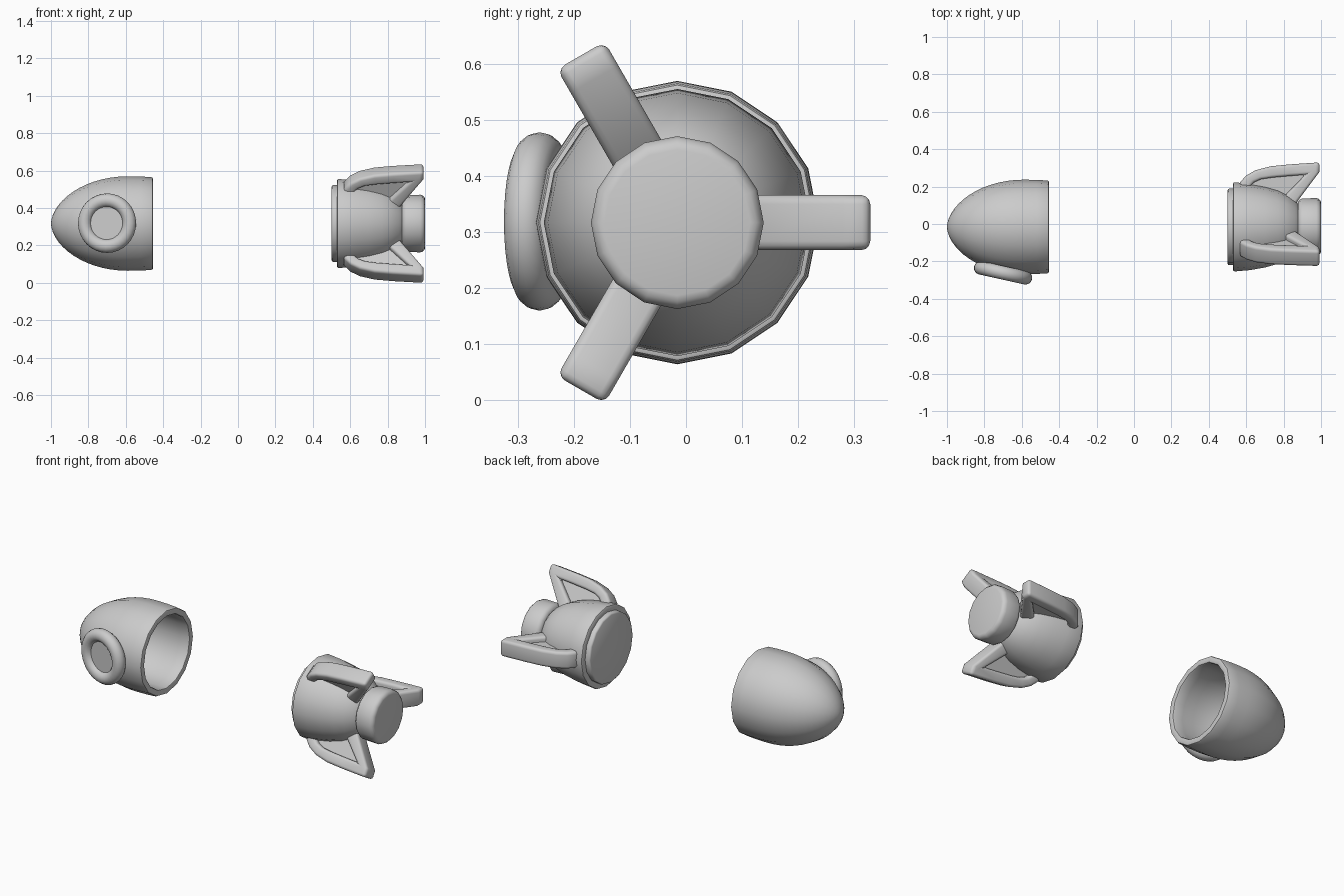
import bpy, bmesh, math
from mathutils import Vector

if "Cube" in bpy.data.objects:
    bpy.data.objects.remove(bpy.data.objects["Cube"])

CY, CZ, SIDES = -0.0155, 0.317, 16


def finish(name, bm, angle=40):
    bmesh.ops.recalc_face_normals(bm, faces=bm.faces)
    me = bpy.data.meshes.new(name)
    bm.to_mesh(me)
    bm.free()
    ob = bpy.data.objects.new(name, me)
    bpy.context.collection.objects.link(ob)
    smooth(ob, angle)
    return ob


def smooth(ob, angle=40):
    bpy.ops.object.select_all(action='DESELECT')
    ob.select_set(True)
    bpy.context.view_layer.objects.active = ob
    if ob.modifiers:
        bpy.ops.object.convert(target='MESH')
    bpy.ops.object.shade_smooth_by_angle(angle=math.radians(angle))


def lathe(name, profile):
    """Spin (x, radius) points around the rocket axis."""
    bm = bmesh.new()
    rings = []
    for x, r in profile:
        n = 1 if r == 0 else SIDES
        rings.append([bm.verts.new((x, CY + r * math.cos(i * math.tau / SIDES),
                                    CZ + r * math.sin(i * math.tau / SIDES))) for i in range(n)])
    for a, b in zip(rings, rings[1:]):
        for i in range(SIDES):
            j = i + 1
            quad = [a[i % len(a)], a[j % len(a)], b[j % len(b)], b[i % len(b)]]
            bm.faces.new(list(dict.fromkeys(quad)))
    return finish(name, bm)


def slab(name, polys, thickness, bevel, angle):
    """Flat polygons in (x, radius), thickened and placed around the axis."""
    bm = bmesh.new()
    cache = {}
    for poly in polys:
        pts = list(dict.fromkeys(poly))
        bm.faces.new([cache.setdefault(p, None) or cache.update({p: bm.verts.new((p[0], p[1], 0))})
                      or cache[p] for p in pts])
    ob = finish(name, bm)
    so = ob.modifiers.new("thick", 'SOLIDIFY')
    so.thickness, so.offset = thickness, 0
    if bevel:
        be = ob.modifiers.new("round", 'BEVEL')
        be.width, be.segments = bevel, 3
        be.limit_method, be.angle_limit = 'ANGLE', math.radians(50)
        be.use_clamp_overlap = False
    smooth(ob)
    ob.location = (0, CY, CZ)
    ob.rotation_euler = (angle, 0, 0)


# Hollow nose shell with a rounded rim
def nose_curve(tip, length, radius, steps=14):
    pts = [(tip, 0)]
    for i in range(1, steps + 1):
        t = math.cos(i / steps * math.pi / 2)
        pts.append((tip + length * (1 - t), radius * (1 - t * t) ** 0.56))
    return pts


outer = nose_curve(-1.0, 0.41, 0.2525) + [(-0.52, 0.2515), (-0.463, 0.248)]
inner = nose_curve(-0.95, 0.36, 0.213) + [(-0.52, 0.212), (-0.463, 0.211)]
lathe("nose_shell", outer + [(-0.457, 0.245), (-0.455, 0.240), (-0.455, 0.219), (-0.457, 0.214)] + inner[::-1])

# Porthole ring and pane
tilt = math.radians(12.5)
normal = Vector((-math.sin(tilt), -math.cos(tilt), 0))
centre = Vector((-0.70, -0.261, CZ + 0.002))
rot = normal.to_track_quat('Z', 'Y').to_euler()
bpy.ops.mesh.primitive_torus_add(major_radius=0.122, minor_radius=0.037, major_segments=32,
                                 minor_segments=14, location=centre, rotation=rot)
ring = bpy.context.object
ring.name = "porthole_ring"
smooth(ring, 60)
bpy.ops.mesh.primitive_cylinder_add(vertices=32, radius=0.11, depth=0.03,
                                    location=centre - normal * 0.003, rotation=rot)
bpy.context.object.name = "porthole_pane"
smooth(bpy.context.object)

# Rear body with its connecting plug
lathe("rear_body", [(0.50, 0), (0.50, 0.196), (0.503, 0.202), (0.509, 0.205), (0.53, 0.205),
                    (0.53, 0.231), (0.533, 0.236), (0.54, 0.238), (0.62, 0.231), (0.70, 0.217),
                    (0.77, 0.197), (0.82, 0.173), (0.86, 0.144), (0.89, 0.11), (0.90, 0.08), (0.90, 0)])

# Engine nozzle
lathe("engine_nozzle", [(0.875, 0), (0.875, 0.12), (0.878, 0.135), (0.887, 0.147), (0.90, 0.152),
                        (0.975, 0.154), (0.988, 0.150), (0.997, 0.141), (1.0, 0.130), (1.0, 0)])

# Three fins: thick rounded frame with a thinner inner panel
out = [(.565, .20), (.568, .24), (.60, .275), (.65, .303), (.73, .324), (.83, .334),
       (.992, .345), (.992, .295), (.88, .145), (.85, .10)]
inn = [(.625, .20), (.628, .225), (.645, .24), (.68, .255), (.74, .264), (.83, .272),
       (.915, .279), (.915, .279), (.80, .16), (.77, .12)]
frame = [(out[i], out[i + 1], inn[i + 1], inn[i]) for i in range(len(out) - 1)]
for k in range(3):
    a = k * math.tau / 3
    slab(f"fin_frame_{k + 1}", frame, 0.098, 0.016, a)
    slab(f"fin_panel_{k + 1}", [tuple(inn)], 0.04, 0, a)
